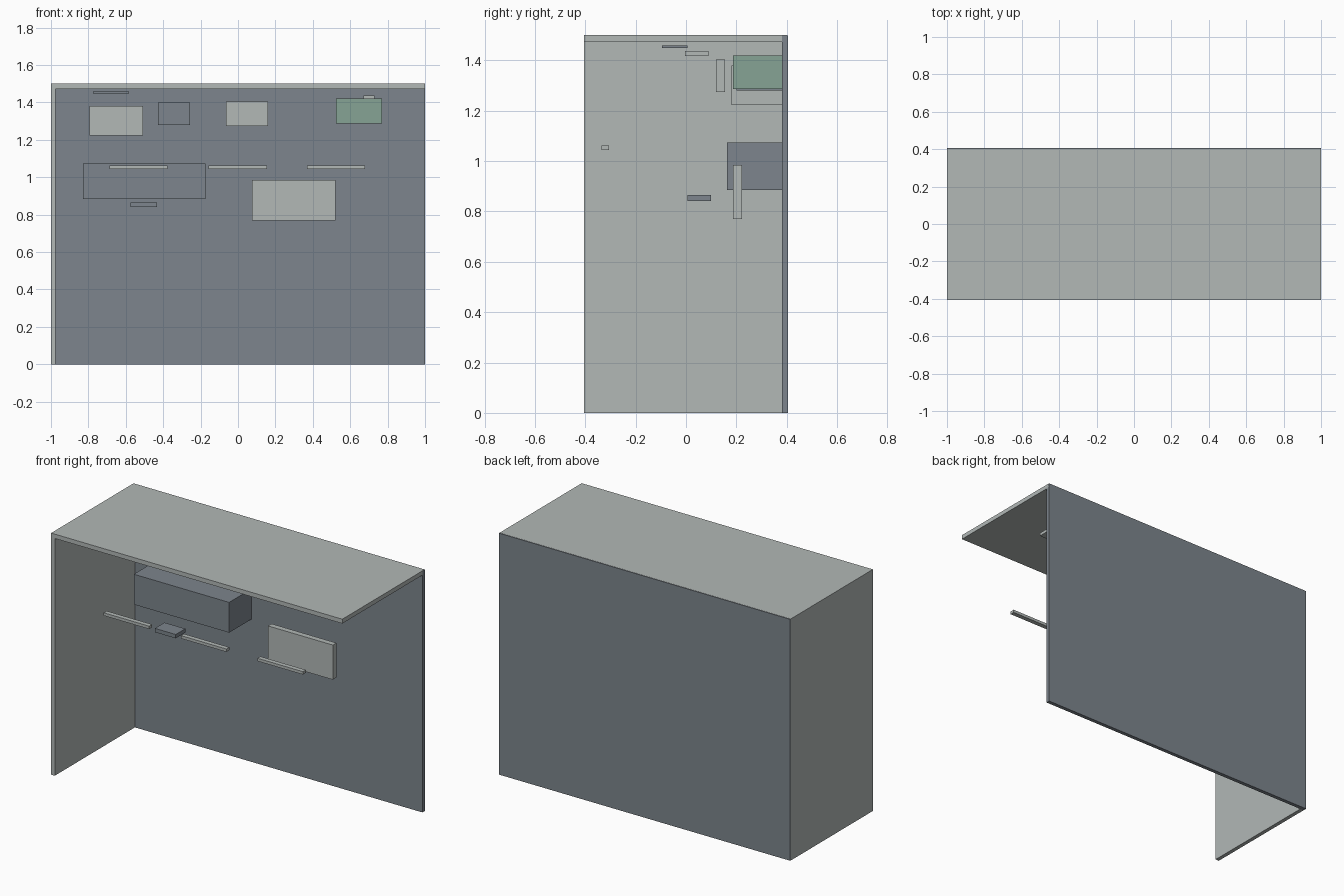
import bpy

if "Cube" in bpy.data.objects:
    bpy.data.objects.remove(bpy.data.objects["Cube"])


def material(name, rgb):
    m = bpy.data.materials.new(name)
    m.diffuse_color = (*rgb, 1.0)
    m.use_nodes = True
    m.node_tree.nodes["Principled BSDF"].inputs["Base Color"].default_value = m.diffuse_color
    return m


PALE = material("pale_grey", (0.445, 0.479, 0.468))
SLATE = material("slate_blue", (0.205, 0.235, 0.266))
GREEN = material("soft_green", (0.238, 0.366, 0.301))


def box(name, x, y, z, mat):
    """Axis-aligned box from (min, max) ranges."""
    spans = (x, y, z)
    bpy.ops.mesh.primitive_cube_add(size=1, location=[(a + b) / 2 for a, b in spans])
    ob = bpy.context.object
    ob.name = name
    ob.scale = [b - a for a, b in spans]
    bpy.ops.object.transform_apply(location=False, rotation=False, scale=True)
    ob.data.materials.append(mat)
    return ob


# Room shell: back wall, left wall and ceiling
box("back_wall", (-0.999, 1.0), (0.381, 0.405), (0, 1.499), SLATE)
box("left_wall", (-1.0, -0.975), (-0.405, 0.401), (0, 1.5), PALE)
box("ceiling", (-1.0, 1.0), (-0.405, 0.401), (1.473, 1.5), PALE)

# Units fixed to the back wall
box("large_duct", (-0.83, -0.175), (0.163, 0.382), (0.885, 1.073), SLATE)
box("left_cabinet", (-0.795, -0.508), (0.18, 0.382), (1.222, 1.38), PALE)
box("small_cabinet", (-0.428, -0.256), (0.2, 0.382), (1.28, 1.4), SLATE)
box("green_cabinet", (0.524, 0.771), (0.187, 0.382), (1.287, 1.42), GREEN)

# Hanging panels
box("upper_panel", (-0.065, 0.161), (0.12, 0.155), (1.275, 1.404), PALE)
box("lower_panel", (0.075, 0.52), (0.187, 0.222), (0.77, 0.985), PALE)

# Small suspended devices
box("ceiling_sensor", (0.67, 0.73), (-0.003, 0.09), (1.418, 1.437), PALE)
box("ceiling_plate", (-0.775, -0.582), (-0.096, 0.006), (1.449, 1.458), SLATE)
box("small_device", (-0.575, -0.432), (0.006, 0.1), (0.841, 0.865), SLATE)

# Row of light bars near the open front
for i, x0 in enumerate((-0.688, -0.157, 0.368)):
    box(f"light_bar_{i + 1}", (x0, x0 + 0.312), (-0.335, -0.306), (1.044, 1.062), PALE)
